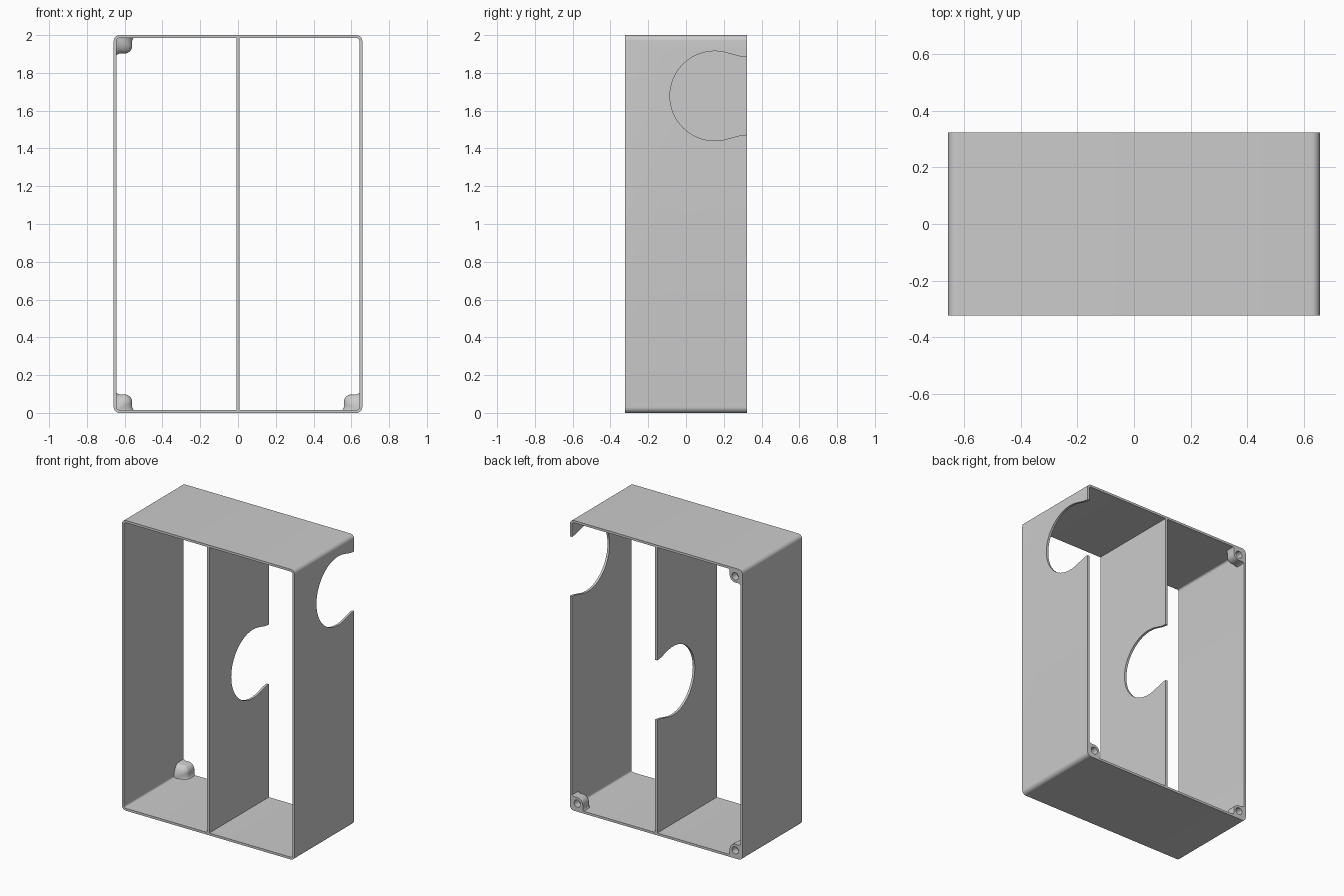
import bpy, bmesh
from math import sin, cos, pi, radians

if "Cube" in bpy.data.objects:
    bpy.data.objects.remove(bpy.data.objects["Cube"])

W, D, H, T = 0.658, 0.324, 2.0, 0.016   # half width, half depth, height, wall


def finish(name, bm):
    bmesh.ops.recalc_face_normals(bm, faces=bm.faces[:])
    me = bpy.data.meshes.new(name)
    bm.to_mesh(me)
    bm.free()
    ob = bpy.data.objects.new(name, me)
    bpy.context.collection.objects.link(ob)
    return ob


def activate(ob):
    bpy.ops.object.select_all(action='DESELECT')
    ob.select_set(True)
    bpy.context.view_layer.objects.active = ob


def smooth(ob):
    activate(ob)
    bpy.ops.object.shade_smooth_by_angle(angle=radians(30))


def loft(name, rings, capped=True, closed=False):
    bm = bmesh.new()
    vs = [[bm.verts.new(p) for p in r] for r in rings]
    n = len(vs[0])
    pairs = list(zip(vs, vs[1:])) + ([(vs[-1], vs[0])] if closed else [])
    for a, b in pairs:
        for i in range(n):
            j = (i + 1) % n
            bm.faces.new((a[i], a[j], b[j], b[i]))
    if capped:
        bm.faces.new(vs[0])
        bm.faces.new(vs[-1])
    return finish(name, bm)


def cut(ob, cutter):
    m = ob.modifiers.new("cut", 'BOOLEAN')
    m.operation = 'DIFFERENCE'
    m.solver = 'EXACT'
    m.object = cutter
    activate(ob)
    bpy.ops.object.modifier_apply(modifier=m.name)
    bpy.data.objects.remove(cutter, do_unlink=True)


def round_rect(hx, z0, z1, r, y, seg=8):
    pts = []
    for k, (cx, cz) in enumerate([(hx - r, z1 - r), (r - hx, z1 - r),
                                  (r - hx, z0 + r), (hx - r, z0 + r)]):
        for i in range(seg + 1):
            a = k * pi / 2 + i / seg * pi / 2
            pts.append((cx + r * cos(a), y, cz + r * sin(a)))
    return pts


def notch(x0, x1, zc):
    # round opening with a softly flared neck running out through the back
    R, yc = 0.237, 0.152
    a0 = radians(72)
    half = [(yc + R * cos(a0 + (pi - a0) * i / 28), R * sin(a0 + (pi - a0) * i / 28))
            for i in range(29)]
    neck = [(0.45, 0.205), (0.325, 0.205), (0.30, 0.207), (0.275, 0.212), (0.25, 0.219)]
    top = neck + half
    prof = top + [(y, -z) for y, z in reversed(top[:-1])]
    return loft("notch_cutter", [[(x, y, zc + z) for y, z in prof] for x in (x0, x1)])


# Outer shell, open at front and back
outer = [round_rect(W, 0, H, 0.03, y) for y in (-D, D)]
inner = [round_rect(W - T, T, H - T, 0.014, y) for y in (D, -D)]
shell = loft("outer_shell", outer + inner, capped=False, closed=True)
cut(shell, notch(W - 0.1, W + 0.1, 1.678))
smooth(shell)

# Central divider
t = T / 2
divider = loft("divider", [[(x, -D, T), (x, D, T), (x, D, H - T), (x, -D, H - T)]
                           for x in (-t, t)])
cut(divider, notch(-0.1, 0.1, 1.0))
smooth(divider)

# Screw bosses in three back corners, domed toward the front
C, R = 0.040, 0.042
boss_prof = [(-0.004, -0.004), (0.092, -0.004), (0.086, 0.004), (C + R, 0.014)]
boss_prof += [(C + R * cos(i * pi / 20), C + R * sin(i * pi / 20)) for i in range(11)]
boss_prof += [(0.014, C + R), (0.004, 0.086), (-0.004, 0.092)]
for name, sx, sz in (("boss_top_left", -1, -1), ("boss_bottom_left", -1, 1),
                     ("boss_bottom_right", 1, 1)):
    ox, oz = sx * (W - T), (T if sz > 0 else H - T)
    levels = [(D, 1.0), (D - 0.055, 1.0)]
    levels += [(D - 0.055 - 0.05 * sin(a), max(cos(a), 0.12))
               for a in [i * pi / 16 for i in range(1, 9)]]
    boss = loft(name, [[(ox - sx * u * s, y, oz + sz * v * s) for u, v in boss_prof]
                       for y, s in levels])
    hx, hz = ox - sx * C, oz + sz * C
    hole = loft("hole_cutter", [[(hx + 0.025 * cos(i * pi / 16), y, hz + 0.025 * sin(i * pi / 16))
                                 for i in range(32)] for y in (D - 0.05, D + 0.05)])
    cut(boss, hole)
    smooth(boss)
